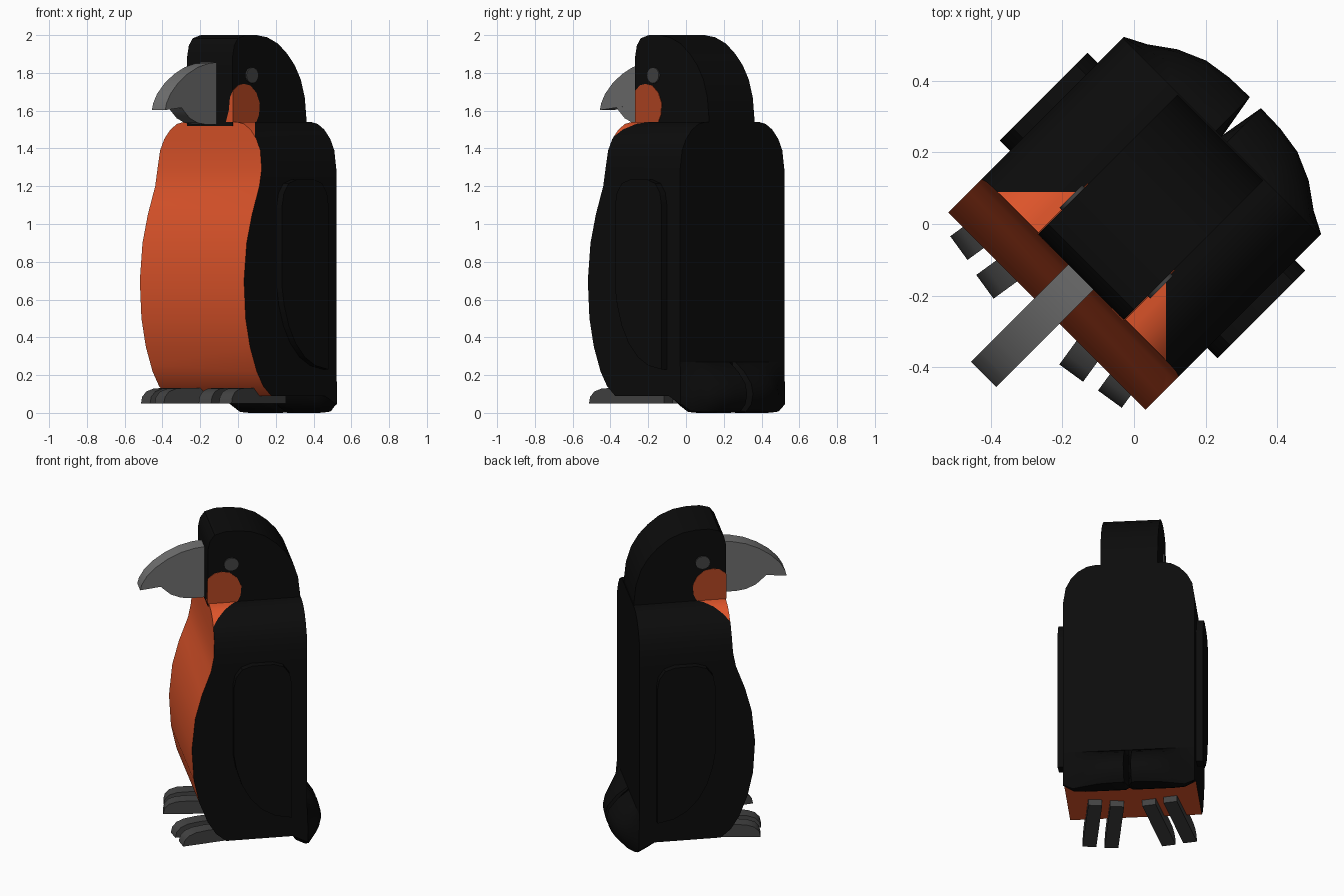
import bpy, bmesh, math
from mathutils import Matrix, Vector

if "Cube" in bpy.data.objects:
    bpy.data.objects.remove(bpy.data.objects["Cube"])

# Parts are built facing -y, then turned 45 degrees
TURN = Matrix.Rotation(math.radians(-45), 4, 'Z')


def material(name, r, g, b):
    m = bpy.data.materials.new(name)
    m.diffuse_color = (r, g, b, 1)
    m.use_nodes = True
    m.node_tree.nodes["Principled BSDF"].inputs["Base Color"].default_value = m.diffuse_color
    return m


BLACK = material("black plumage", 0.0035, 0.0035, 0.0035)
ORANGE = material("orange belly", 0.75, 0.092, 0.024)
RUST = material("rust cheek", 0.45, 0.06, 0.016)
GREY = material("grey beak", 0.16, 0.16, 0.16)
DARK = material("dark grey", 0.055, 0.055, 0.055)


def finish(name, bm, mats, angle=35):
    bmesh.ops.recalc_face_normals(bm, faces=bm.faces[:])
    bm.transform(TURN)
    me = bpy.data.meshes.new(name)
    bm.to_mesh(me)
    bm.free()
    for m in mats:
        me.materials.append(m)
    me.shade_smooth()
    me.set_sharp_from_angle(angle=math.radians(angle))
    ob = bpy.data.objects.new(name, me)
    bpy.context.collection.objects.link(ob)
    return ob


def loft(rings):
    """Skin equal-length closed rings and cap both ends."""
    bm = bmesh.new()
    vs = [[bm.verts.new(p) for p in ring] for ring in rings]
    n = len(vs[0])
    for a, b in zip(vs, vs[1:]):
        for i in range(n):
            j = (i + 1) % n
            bm.faces.new((a[i], a[j], b[j], b[i]))
    bm.faces.new(vs[0])
    bm.faces.new(vs[-1])
    return bm


def prism(name, pts, x0, x1, mat, matrix=None):
    """Extrude a (y, z) outline along x."""
    bm = loft([[(x, y, z) for y, z in pts] for x in (x0, x1)])
    if matrix is not None:
        bm.transform(matrix)
    return finish(name, bm, [mat])


# Body: (z, half width, front y)
levels = [(.09, .39, -.14), (.14, .39, -.20), (.22, .39, -.25), (.35, .39, -.30),
          (.50, .39, -.333), (.70, .39, -.345), (.90, .39, -.325), (1.05, .39, -.285),
          (1.20, .39, -.23), (1.29, .39, -.213), (1.39, .375, -.208), (1.45, .345, -.207),
          (1.50, .30, -.206), (1.53, .25, -.206), (1.54, .20, -.206)]
bm = loft([[(-w, f, z), (w, f, z), (w, .346, z), (-w, .346, z)] for z, w, f in levels])
# Slanted cuts mark the edge of the orange on the shoulders
for s in (1, -1):
    bmesh.ops.bisect_plane(bm, geom=bm.verts[:] + bm.edges[:] + bm.faces[:],
                           plane_co=(0, .127, 0), plane_no=(s, 1, 0))
bmesh.ops.recalc_face_normals(bm, faces=bm.faces[:])
for f in bm.faces:
    c, n = f.calc_center_median(), f.normal
    shoulder = n.z > .1 and c.z > 1.29 and abs(c.x) + c.y < .127
    f.material_index = 1 if n.y < -.5 or n.z < -.9 or shoulder else 0
finish("body", bm, [BLACK, ORANGE])

# Head
prism("head", [(-.21, 1.52), (-.21, 1.89), (-.198, 1.945), (-.17, 1.983), (-.11, 2.0),
               (-.03, 2.0), (.05, 1.988), (.13, 1.955), (.20, 1.90), (.255, 1.84),
               (.30, 1.765), (.33, 1.67), (.342, 1.56), (.342, 1.52)], -.17, .17, BLACK)

# Beak
prism("upper_beak", [(-.20, 1.645), (-.20, 1.857), (-.27, 1.85), (-.35, 1.83), (-.43, 1.793),
                     (-.50, 1.745), (-.555, 1.69), (-.585, 1.64), (-.595, 1.603)],
      -.05, .05, GREY)
prism("lower_beak", [(-.20, 1.65), (-.20, 1.527), (-.29, 1.527), (-.35, 1.535), (-.41, 1.56),
                     (-.45, 1.595), (-.475, 1.62)], -.049, .049, GREY)

cheek = [(-.21, 1.54), (-.21, 1.705), (-.17, 1.735), (-.13, 1.742), (-.08, 1.733),
         (-.035, 1.695), (-.01, 1.64), (-.015, 1.58), (-.035, 1.54)]
throat = [(.17, 1.54), (.17, 1.70), (.152, 1.67), (.143, 1.60), (.122, 1.54)]
eye = [(-.07 + .045 * math.cos(k * math.pi / 8), 1.787 + .042 * math.sin(k * math.pi / 8))
       for k in range(16)]
wing = [(.247, .23), (.247, 1.10), (.235, 1.165), (.20, 1.215), (.14, 1.235), (.01, 1.235),
        (-.05, 1.215), (-.087, 1.165), (-.10, 1.10), (-.10, .66), (-.085, .57), (-.05, .46),
        (.0, .37), (.07, .295), (.15, .25)]
toe = [(0, .05), (-.49, .05), (-.482, .085), (-.455, .113), (-.41, .128), (-.34, .133), (0, .133)]

for s, side in ((1, "right"), (-1, "left")):
    # Face markings, as thin plates
    prism(side + "_cheek", cheek, s * .167, s * .173, RUST)
    prism(side + "_throat", [(-s * x, z) for x, z in throat], -.2125, -.206, ORANGE,
          Matrix.Rotation(math.pi / 2, 4, 'Z'))
    prism(side + "_eye", eye, s * .170, s * .179, DARK)
    # Wing
    prism(side + "_wing", wing, s * .37, s * .431, BLACK)
    # Toes, splayed outward
    for label, x, y in (("inner", .094, .065), ("outer", .222, .09)):
        prism(f"{side}_{label}_toe", toe, -.041, .041, DARK,
              Matrix.Translation((s * x, y, 0)) @ Matrix.Rotation(s * math.radians(9), 4, 'Z'))

# Two-lobed tail: (x, reach behind the back, underside z)
half = [(.0, .008, .015), (.022, .134, 0), (.10, .132, 0), (.18, .12, 0), (.26, .085, 0),
        (.33, .035, .005), (.39, .004, .045)]
stations = [(-x, r, z) for x, r, z in half[:0:-1]] + half


def tail_ring(x, r, zb):
    b = .346
    return [(x, y, z) for y, z in (
        (.24, .10), (.29, zb + .03), (b, zb), (b + .6 * r, zb + .005), (b + .9 * r, .045),
        (b + r, .10), (b + .9 * r, .155), (b + .5 * r, .22), (b, .27), (.24, .27))]


finish("tail", loft([tail_ring(*s) for s in stations]), [BLACK], 40)
